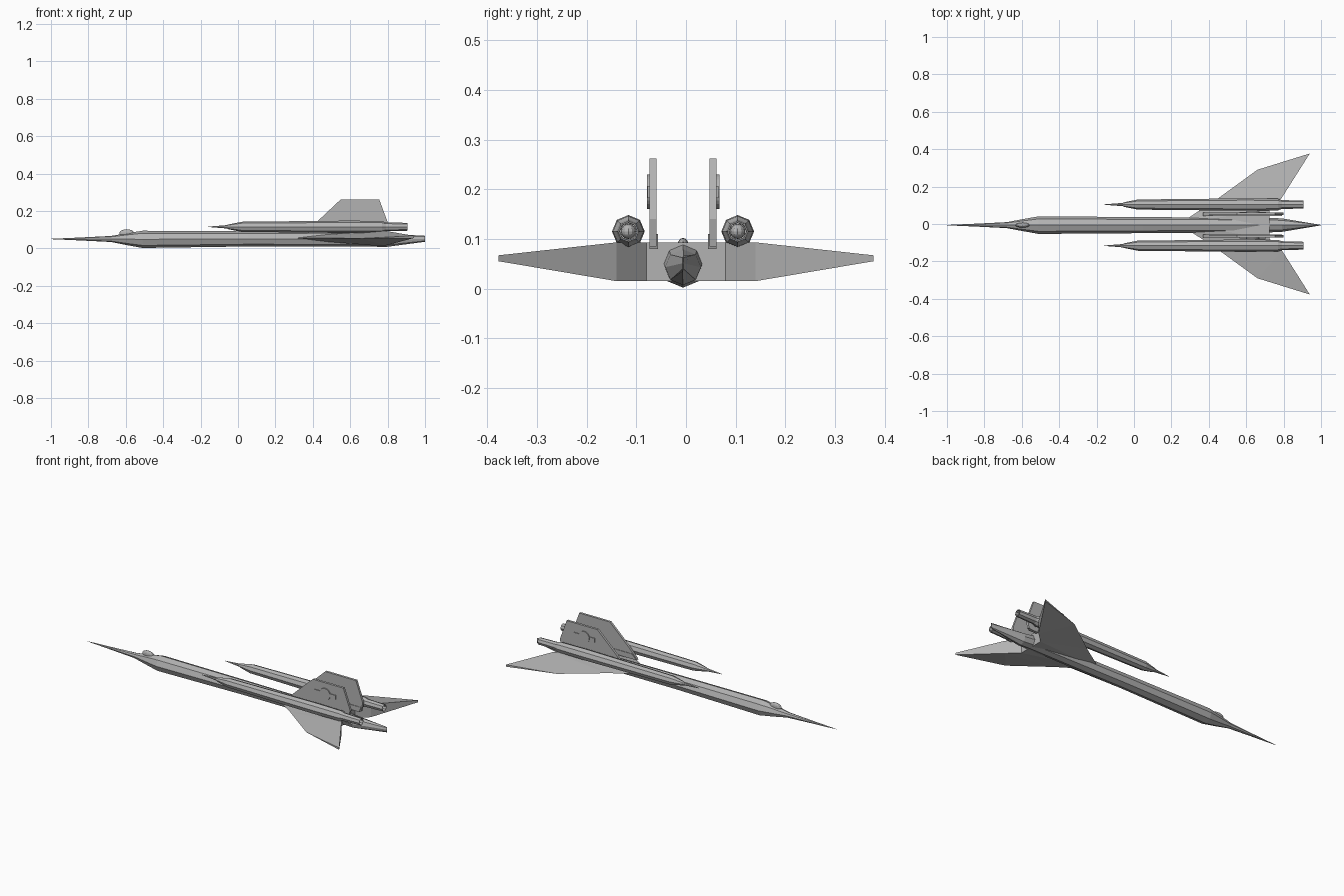
import bpy, bmesh, math
from mathutils import Matrix

if "Cube" in bpy.data.objects:
    bpy.data.objects.remove(bpy.data.objects["Cube"], do_unlink=True)

grey = bpy.data.materials.new("plain grey")
grey.use_nodes = True
grey.diffuse_color = (0.45, 0.45, 0.45, 1)
grey.node_tree.nodes["Principled BSDF"].inputs["Base Color"].default_value = (0.45, 0.45, 0.45, 1)


def finish(name, bm):
    bmesh.ops.remove_doubles(bm, verts=bm.verts, dist=0.00001)
    bmesh.ops.recalc_face_normals(bm, faces=bm.faces)
    mesh = bpy.data.meshes.new(name)
    bm.to_mesh(mesh)
    bm.free()
    mesh.materials.append(grey)
    obj = bpy.data.objects.new(name, mesh)
    bpy.context.collection.objects.link(obj)
    return obj


def loft(name, stations, y, sides=8):
    """Skin octagonal rings given as (x, half width, centre z, half height)."""
    bm = bmesh.new()
    rings = []
    for x, ry, z, rz in stations:
        angles = [2 * math.pi * k / sides for k in range(sides)]
        rings.append([bm.verts.new((x, y + ry * math.cos(a), z + rz * math.sin(a)))
                      for a in angles])
    for a, b in zip(rings, rings[1:]):
        for k in range(sides):
            j = (k + 1) % sides
            bm.faces.new((a[k], a[j], b[j], b[k]))
    bm.faces.new(rings[0])
    bm.faces.new(rings[-1])
    return finish(name, bm)


def ball(name, centre, size, u=12, v=8):
    bm = bmesh.new()
    bmesh.ops.create_uvsphere(bm, u_segments=u, v_segments=v, radius=1,
                              matrix=Matrix.Translation(centre) @ Matrix.Diagonal((*size, 1)))
    return finish(name, bm)


def plate(name, outline, y0, y1):
    """Extrude an x-z outline from y0 to y1."""
    bm = bmesh.new()
    face = bm.faces.new([bm.verts.new((x, y0, z)) for x, z in outline])
    new = bmesh.ops.extrude_face_region(bm, geom=[face])["geom"]
    bmesh.ops.translate(bm, vec=(0, y1 - y0, 0),
                        verts=[g for g in new if isinstance(g, bmesh.types.BMVert)])
    return finish(name, bm)


AXIS = -0.006

# Fuselage: needle nose, faceted tube, tail pinched to an upright edge
loft("fuselage", [(-1, 0.001, 0.05, 0.001), (-0.84, 0.008, 0.05, 0.008),
                  (-0.68, 0.016, 0.05, 0.016), (-0.6, 0.031, 0.049, 0.031),
                  (-0.51, 0.047, 0.048, 0.046), (0.05, 0.043, 0.051, 0.041),
                  (0.72, 0.039, 0.049, 0.04), (0.79, 0.036, 0.043, 0.036),
                  (1, 0.001, 0.051, 0.016)], AXIS)
ball("canopy", (-0.595, AXIS, 0.08), (0.04, 0.013, 0.022))

# Wing: sharp leading edge, thick blunt trailing edge
plan = {"apex": (0.24, 0, 0.055, 0.055), "root": (0.44, 0.13, 0.055, 0.055),
        "kink": (0.66, 0.29, 0.053, 0.053), "tip": (0.94, 0.377, 0.055, 0.067),
        "rear": (0.79, 0.14, 0.015, 0.093), "notch": (0.725, 0.08, 0.015, 0.093),
        "middle": (0.725, 0, 0.015, 0.093)}
panels = ["apex root notch", "apex notch middle", "root rear notch",
          "root kink rear", "kink tip rear"]
bm = bmesh.new()
for side in (-1, 1):
    low, high = ({n: bm.verts.new((p[0], side * p[1], p[level])) for n, p in plan.items()}
                 for level in (2, 3))
    for panel in panels:
        for skin in (low, high):
            bm.faces.new([skin[n] for n in panel.split()])
    for a, b in (("middle", "notch"), ("notch", "rear"), ("rear", "tip")):
        bm.faces.new((low[a], low[b], high[b], high[a]))
    bm.faces.new((low["kink"], low["tip"], high["tip"]))
finish("wing", bm)

for side, label in ((-1, "right"), (1, "left")):
    # Engine pod with nose spike and hollow exhaust
    y = AXIS + side * 0.11
    pod = [(-0.16, 0.001), (-0.06, 0.009), (-0.05, 0.013), (0.02, 0.027), (0.3, 0.03),
           (0.6, 0.033), (0.77, 0.031), (0.79, 0.024), (0.906, 0.021),
           (0.906, 0.018), (0.86, 0.017)]
    loft(label + "_engine", [(x, r, 0.115, r) for x, r in pod], y)
    ball(label + "_exhaust_plug", (0.875, y, 0.115), (0.02, 0.015, 0.015))

    # Upright fin with a slightly wider foot
    y = AXIS + side * 0.06
    outer = y + side * 0.007
    plate(label + "_fin", [(0.37, 0.085), (0.42, 0.14), (0.55, 0.262), (0.755, 0.262),
                           (0.8, 0.14), (0.79, 0.085)], y - side * 0.007, outer)
    plate(label + "_fin_foot", [(0.37, 0.08), (0.4, 0.11), (0.79, 0.11), (0.78, 0.08)],
          y - side * 0.01, outer)

    # Plain raised disc and side bars on the outer face of the fin
    disc = [(0.635 + 0.035 * math.cos(t * math.pi / 12),
             0.195 + 0.035 * math.sin(t * math.pi / 12)) for t in range(24)]
    plate(label + "_fin_disc", disc, outer, outer + side * 0.006)
    plate(label + "_fin_bar", [(0.565, 0.182), (0.705, 0.182), (0.705, 0.206), (0.565, 0.206)],
          outer, outer + side * 0.004)
